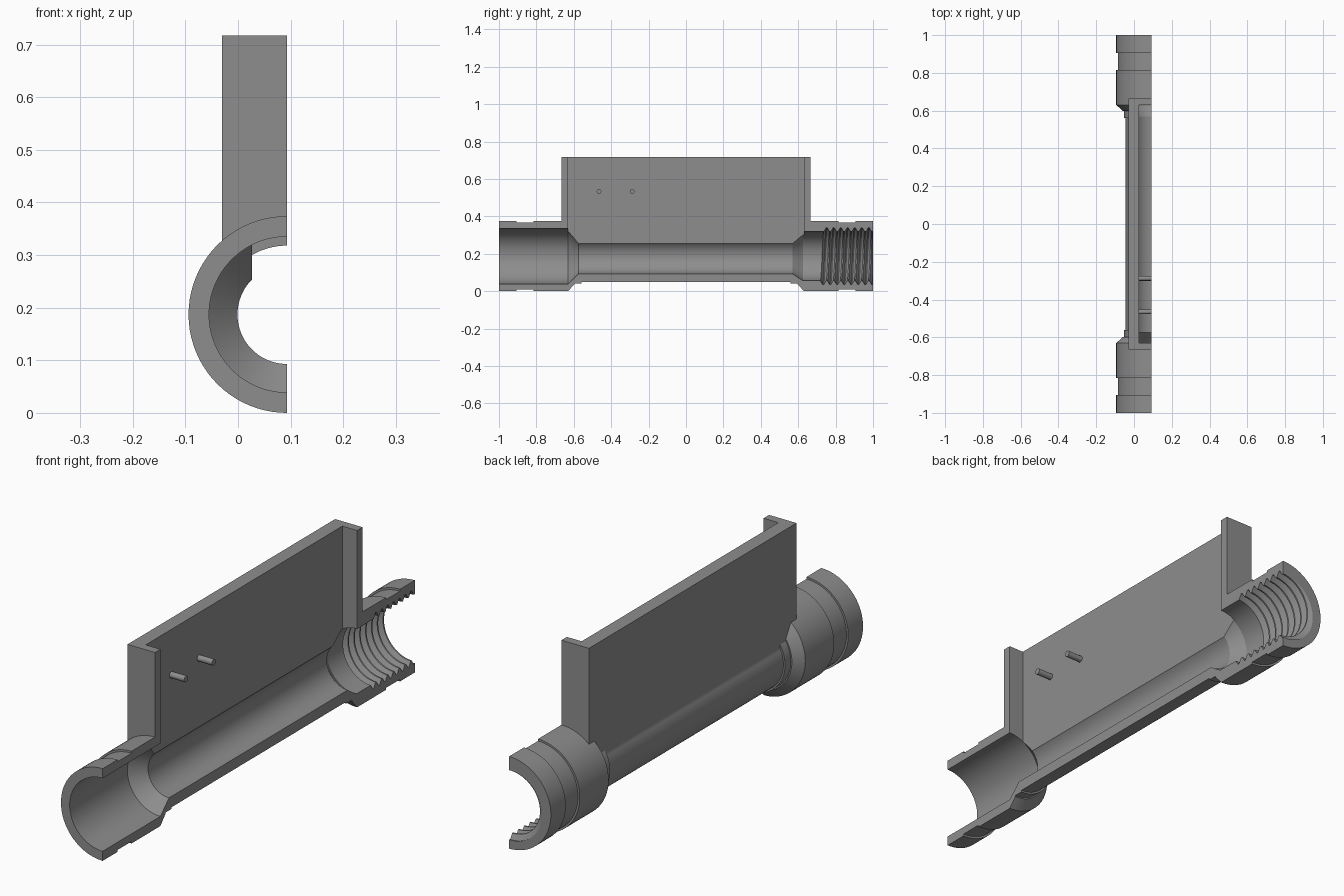
import bpy, bmesh, math

if "Cube" in bpy.data.objects:
    bpy.data.objects.remove(bpy.data.objects["Cube"])

AX, AZ = 0.093, 0.187      # pipe axis; the section plane is x = AX
N = 40                     # arc segments over the half turn
PITCH = 0.0375

grey = bpy.data.materials.new("grey metal")
grey.diffuse_color = (0.27, 0.27, 0.27, 1)
grey.use_nodes = True
grey.node_tree.nodes["Principled BSDF"].inputs["Base Color"].default_value = grey.diffuse_color


def add_object(name, bm):
    bmesh.ops.recalc_face_normals(bm, faces=bm.faces)
    me = bpy.data.meshes.new(name)
    bm.to_mesh(me)
    bm.free()
    me.materials.append(grey)
    ob = bpy.data.objects.new(name, me)
    bpy.context.collection.objects.link(ob)
    return ob


def half_round(name, profile, ext):
    """Loft half rings from (y, radius, twist), closed ext beyond the section."""
    bm = bmesh.new()
    rings = []
    for y, r, twist in profile:
        ring = []
        for i in range(N + 1):
            a = math.pi * i / N      # bottom, round by -x, to the top
            ring.append((AX - r * math.sin(a), y + twist * PITCH * i / N / 2,
                         AZ - r * math.cos(a)))
        ring.append((AX + ext, ring[-1][1], ring[-1][2]))
        ring.insert(0, (AX + ext, ring[0][1], ring[0][2]))
        rings.append([bm.verts.new(p) for p in ring])
    for a, b in zip(rings, rings[1:]):
        for i in range(len(a)):
            j = (i + 1) % len(a)
            bm.faces.new((a[i], a[j], b[j], b[i]))
    bm.faces.new(rings[0])
    bm.faces.new(rings[-1])
    return add_object(name, bm)


def block(name, lo, hi):
    bm = bmesh.new()
    bmesh.ops.create_cube(bm, size=1)
    for v in bm.verts:
        v.co = [(l + h) / 2 + c * (h - l) for c, l, h in zip(v.co, lo, hi)]
    return add_object(name, bm)


def boolean(target, tool, operation):
    m = target.modifiers.new(operation.lower(), 'BOOLEAN')
    m.operation, m.object, m.solver = operation, tool, 'EXACT'
    bpy.context.view_layer.objects.active = target
    bpy.ops.object.modifier_apply(modifier=m.name)
    bpy.data.objects.remove(tool, do_unlink=True)


# Pipe exterior: grooved collars at both ends of a thinner tube
collar = [(1, .187), (.905, .187), (.905, .179), (.815, .179), (.815, .187),
          (.63, .187), (.597, .150), (.597, .145), (.56, .145), (.56, .138)]
outer = [(-y, r, 0) for y, r in collar] + [(y, r, 0) for y, r in reversed(collar)]
body = half_round("pipe_body", outer, 0.05)

# Tall tray on top of the pipe
boolean(body, block("tray", (-.03, -.665, AZ), (AX + .05, .665, .717)), 'UNION')

# Stepped bore with a screw thread at the rear
bore = [(-1.1, .148, 0), (-.63, .148, 0), (-.575, .094, 0),
        (.57, .094, 0), (.625, .131, 0), (.715, .131, 0)]
for k in range(9):
    y = .718 + k * PITCH
    bore += [(y, .131, 1), (y + .013, .152, 1), (y + .018, .152, 1), (y + .031, .131, 1)]
bore.append((1.15, .131, 0))
boolean(body, half_round("bore", bore, 0.1), 'DIFFERENCE')

# Tray recess, open into the bore, then the section cut
boolean(body, block("recess", (.027, -.63, AZ), (.3, .63, .9)), 'DIFFERENCE')
boolean(body, block("section", (AX, -1.3, -.2), (.5, 1.3, 1)), 'DIFFERENCE')

# Two pins on the tray wall
pins = []
for i, y in enumerate((-.465, -.288)):
    bpy.ops.mesh.primitive_cylinder_add(vertices=24, radius=.0125, depth=AX - .022,
                                        location=((AX + .022) / 2, y, .533),
                                        rotation=(0, math.pi / 2, 0))
    pin = bpy.context.object
    pin.name = f"pin_{i + 1}"
    pin.data.materials.append(grey)
    pins.append(pin)

# Smooth curved surfaces, keep edges sharp
for ob in [body] + pins:
    bpy.ops.object.select_all(action='DESELECT')
    ob.select_set(True)
    bpy.context.view_layer.objects.active = ob
    bpy.ops.object.shade_smooth_by_angle(angle=math.radians(25))
